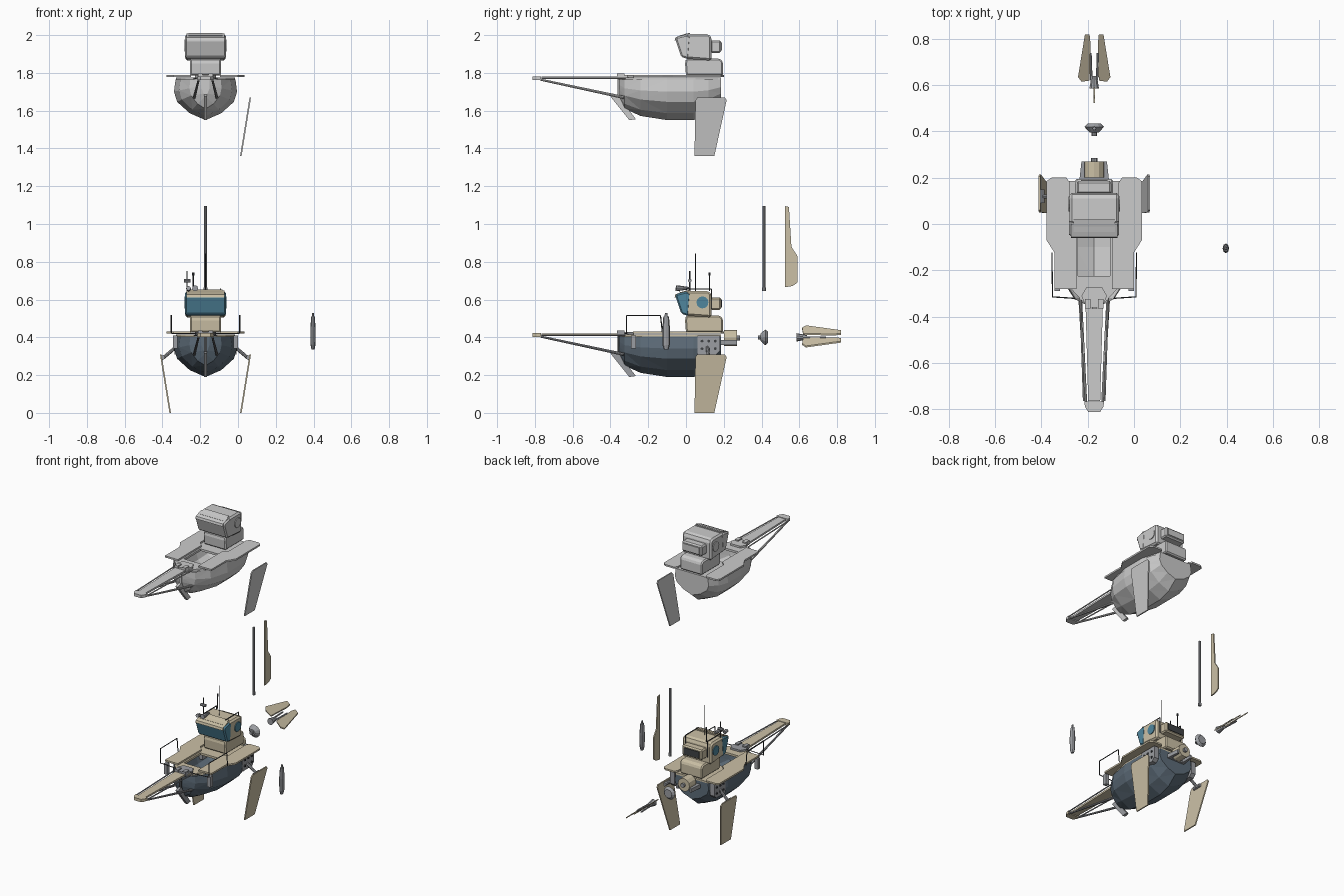
import bpy, bmesh, math
from mathutils import Vector

if "Cube" in bpy.data.objects:
    bpy.data.objects.remove(bpy.data.objects["Cube"])

CX = -0.172  # centre line of the boat


def material(name, col):
    m = bpy.data.materials.new(name)
    m.diffuse_color = (*col, 1)
    m.use_nodes = True
    m.node_tree.nodes["Principled BSDF"].inputs["Base Color"].default_value = m.diffuse_color
    return m


BEIGE = material("beige", (0.60, 0.53, 0.38))
NAVY = material("slate_blue", (0.11, 0.15, 0.19))
GLASS = material("glass_blue", (0.08, 0.24, 0.34))
DARK = material("dark_metal", (0.05, 0.055, 0.06))
STEEL = material("steel", (0.33, 0.34, 0.36))


def finish(name, bm, mat, z0=0.0, bevel=0):
    bmesh.ops.recalc_face_normals(bm, faces=bm.faces)
    me = bpy.data.meshes.new(name)
    bm.to_mesh(me)
    bm.free()
    ob = bpy.data.objects.new(name, me)
    ob.location = (CX, 0, z0)
    bpy.context.collection.objects.link(ob)
    if mat:
        me.materials.append(mat)
    if bevel:
        b = ob.modifiers.new("bevel", 'BEVEL')
        b.width, b.segments = bevel, 1
    return ob


def prism(name, pts, axis, lo, hi, mat=None, z0=0.0, bevel=0, shear=None):
    """Extrude a 2D outline along x, y or z."""
    bm = bmesh.new()
    put = {'x': lambda p, d: (d, p[0], p[1]),
           'y': lambda p, d: (p[0], d, p[1]),
           'z': lambda p, d: (p[0], p[1], d)}[axis]
    a = [bm.verts.new(put(p, lo)) for p in pts]
    b = [bm.verts.new(put(p, hi)) for p in pts]
    bm.faces.new(a)
    bm.faces.new(b)
    for i in range(len(pts)):
        j = (i + 1) % len(pts)
        bm.faces.new((a[i], a[j], b[j], b[i]))
    if shear:
        for v in bm.verts:
            v.co = shear(v.co)
    return finish(name, bm, mat, z0, bevel)


def box(name, x, y, z, mat=None, z0=0.0, bevel=0):
    return prism(name, [(x[0], y[0]), (x[1], y[0]), (x[1], y[1]), (x[0], y[1])],
                 'z', z[0], z[1], mat, z0, bevel)


def rod(name, p, q, r, mat=None, z0=0.0, r2=None, n=8):
    p, q = Vector(p), Vector(q)
    bm = bmesh.new()
    bmesh.ops.create_cone(bm, cap_ends=True, segments=n, radius1=r,
                          radius2=r if r2 is None else r2, depth=(q - p).length)
    rot = (q - p).to_track_quat('Z', 'Y')
    for v in bm.verts:
        v.co = rot @ v.co + (p + q) / 2
    return finish(name, bm, mat, z0)


def hull(z0, mat):
    """Lofted faceted hull, open at the top."""
    stations = [(-.355, .022, .315), (-.325, .085, .25), (-.24, .14, .212), (-.10, .167, .19),
                (.04, .167, .19), (.12, .153, .215), (.185, .125, .27)]
    section = [(0, 0), (.5, .17), (.9, .45), (1, .7), (.95, 1)]
    bm = bmesh.new()
    rows = []
    for y, w, k in stations:
        half = [(w * a, k + (.405 - k) * b) for a, b in section]
        ring = [(-x, z) for x, z in half[:0:-1]] + half
        rows.append([bm.verts.new((x, y, z)) for x, z in ring])
    for r, s in zip(rows, rows[1:]):
        for i in range(len(r) - 1):
            bm.faces.new((r[i], r[i + 1], s[i + 1], s[i]))
    bm.faces.new(rows[0])
    bm.faces.new(rows[-1])
    bmesh.ops.triangulate(bm, faces=bm.faces)
    finish("hull", bm, mat, z0)


def fin(side, z0, mat):
    pts = [(.05, .295), (.06, .31), (.205, .31), (.215, .295), (.15, 0), (.045, 0)]
    prism("side_fin", pts, 'x', -.004, .004, mat, z0,
          shear=lambda c: (side * (.187 + c.x + .05 * c.z / .31), c.y, c.z))


def boat(z0, color):
    c = (lambda m: m) if color else (lambda m: None)
    be, gl, dk, st = c(BEIGE), c(GLASS), c(DARK), c(STEEL)
    hull(z0, c(NAVY))
    # stem post and fore plate under the bow
    prism("stem", [(-.362, .41), (-.35, .41), (-.34, .27), (-.362, .31)], 'x', -.008, .008, dk, z0)
    prism("fore_plate", [(-.40, .315), (-.365, .325), (-.265, .195), (-.30, .19)],
          'x', -.009, .009, st, z0)
    # deck with an open cockpit
    prism("fore_deck", [(-.13, -.225), (-.105, -.275), (-.045, -.34), (.045, -.34), (.105, -.275),
                        (.13, -.225)], 'z', .402, .416, be, z0)
    box("aft_deck", (-.12, .12), (-.05, .185), (.402, .416), be, z0)
    for s in (-1, 1):
        prism("deck_side", [(s * .069, -.225), (s * .13, -.225), (s * .155, -.1), (s * .155, .05),
                            (s * .12, .17), (s * .069, -.05)], 'z', .402, .416, be, z0)
        # wing platform
        prism("side_platform", [(s * x, y) for x, y in (
            (.185, .2), (.206, .185), (.206, -.07), (.171, -.125), (.171, -.28), (.076, -.28),
            (.076, -.03), (.106, 0), (.106, .18), (.12, .2))], 'z', .419, .430, be, z0)
        # bowsprit braces
        rod("bowsprit_brace", (s * .036, -.77, .404), (s * .06, -.33, .31), .0055, st, z0, .008)
        rod("bowsprit_stay", (s * .045, -.765, .412), (s * .06, -.32, .412), .004, st, z0)
        box("bowsprit_hinge", (s * .028 - .012, s * .028 + .012), (-.365, -.325), (.41, .436), st, z0)
    prism("bowsprit_base", [(-.055, -.31), (-.035, -.275), (.035, -.275), (.055, -.31),
                            (.035, -.36), (-.035, -.36)], 'z', .405, .428, st, z0)
    prism("bowsprit", [(-.037, -.365), (.037, -.365), (.026, -.765), (-.026, -.765)],
          'z', .408, .42, be, z0)
    prism("bowsprit_tip", [(-.043, -.768), (.043, -.768), (.04, -.79), (.026, -.812),
                           (-.026, -.812), (-.04, -.79)], 'z', .403, .422, be, z0)
    # cabin
    prism("cabin_base", [(0, .425), (.195, .425), (.195, .5), (.18, .515), (.0, .515), (-.005, .49)],
          'x', -.082, .082, be, z0, .008)
    prism("cabin_head", [(.0, .515), (.135, .505), (.135, .63), (.12, .645), (.0, .645)],
          'x', -.107, .107, be, z0, .012)
    prism("cabin_visor", [(-.055, .615), (-.05, .63), (.0, .642), (.025, .635), (.015, .512),
                          (-.025, .525)], 'x', -.108, .108, gl, z0, .012)
    prism("visor_trim", [(-.06, .612), (-.056, .628), (.0, .648), (.0, .634), (-.05, .61)],
          'x', -.1, .1, be, z0)
    prism("visor_lid", [(-.035, .638), (.02, .652), (.02, .64), (-.03, .632)],
          'x', -.09, .09, be, z0)
    box("rear_housing", (-.075, .075), (.13, .185), (.545, .612), be, z0, .008)
    box("rear_window", (-.058, .058), (.183, .19), (.558, .6), dk, z0)
    for s in (-1, 1):
        rod("round_window", (s * .1, .087, .585), (s * .112, .087, .585), .032, gl, z0, n=12)
    fin(1, z0, be)


boat(1.36, False)
boat(0, True)

# outfit carried only by the coloured boat
fin(-1, 0, BEIGE)
for s in (-1, 1):
    rod("fin_arm", (s * .13, .11, .37), (s * .222, .12, .293), .009, STEEL)
    rod("fin_pivot", (s * .226, .09, .293), (s * .226, .15, .293), .012, STEEL)
    prism("stern_panel", [(.06, .41), (.18, .41), (.18, .33), (.16, .31), (.06, .31)], 'x',
          s * .13, s * .163, STEEL)
    for y in (.085, .12, .155):
        for z in (.34, .38):
            rod("panel_bolt", (s * .16, y, z), (s * .168, y, z), .008, DARK, n=6)
    # bow railing
    path = [(.183, -.125, .425), (.183, -.135, .515), (.18, -.315, .515), (.18, -.315, .42),
            (.03, -.325, .42)]
    for p, q in zip(path, path[1:]):
        rod("railing", (s * p[0], *p[1:]), (s * q[0], *q[1:]), .003, DARK, n=6)
    box("cleat", (s * .16 - .012, s * .16 + .012), (-.29, -.265), (.34, .41), STEEL)

# stern motor
prism("motor_bracket", [(-.065, .18), (-.055, .27), (-.042, .27), (-.042, .2), (.042, .2),
                        (.042, .27), (.055, .27), (.065, .18)], 'z', .36, .385, STEEL)
rod("motor", (0, .2, .397), (0, .27, .397), .043, BEIGE, n=12)
rod("motor_shaft", (0, .265, .397), (0, .285, .397), .014, STEEL)

# roof gear
rod("long_antenna", (.0, .05, .645), (.0, .05, .845), .002, DARK)
rod("short_antenna", (-.065, .125, .645), (-.065, .125, .735), .003, DARK)
rod("antenna_knob", (-.065, .125, .728), (-.065, .125, .742), .006, DARK)
rod("weather_mast", (-.098, .02, .64), (-.098, .02, .75), .003, DARK)
rod("weather_arm", (-.115, .02, .7), (-.08, .02, .7), .01, STEEL)
rod("horn", (-.055, -.05, .66), (-.055, .02, .66), .016, STEEL, r2=.006)
rod("search_light", (-.09, -.055, .66), (-.09, -.03, .655), .012, STEEL)
for s in (-1, 1):
    rod("roof_rail", (s * .08, .0, .656), (s * .08, .135, .656), .003, DARK)
    rod("rear_rail_post", (s * .08, .135, .656), (s * .08, .135, .55), .003, DARK)

# loose hub
rod("hub_body", (0, .395, .40), (0, .42, .40), .02, STEEL, r2=.042, n=12)
rod("hub_rim", (0, .42, .40), (0, .435, .40), .042, STEEL, r2=.028, n=12)
rod("hub_stem", (0, .38, .40), (0, .40, .40), .011, STEEL)

# loose folding propeller
rod("propeller_hub", (0, .585, .40), (0, .64, .40), .022, STEEL, r2=.012, n=10)
for s in (-1, 1):
    rod("propeller_hinge", (s * .012, .62, .40), (s * .016, .74, .40), .005, STEEL)
    prism("propeller_blade", [(s * x, y) for x, y in (
        (.02, .62), (.055, .615), (.07, .635), (.04, .82), (.02, .82), (.016, .78))],
        'z', -.004, .004, BEIGE,
        shear=lambda c: (c.x, c.y, .405 + c.z - s * .012 - s * (abs(c.x) - .02) * .85))

# loose mast and sail blade
rod("mast", (0, .413, .65), (0, .413, 1.095), .0075, STEEL, n=8)
rod("mast_foot", (0, .413, .645), (0, .413, .665), .01, STEEL, n=8)
prism("rudder_blade", [(.523, 1.095), (.545, 1.09), (.558, .88), (.59, .83), (.59, .69),
                       (.565, .672), (.523, .665)], 'x', -.004, .004, BEIGE)

# loose canister beside the boat
for a, b, r, r2 in ((.335, .36, .008, .013), (.36, .44, .013, .014),
                    (.44, .51, .014, .010), (.51, .53, .006, .004)):
    ob = rod("canister", (0, 0, a), (0, 0, b), r, STEEL, r2=r2)
    ob.location = (.397, -.105, 0)
    ob.scale.y = 1.5
